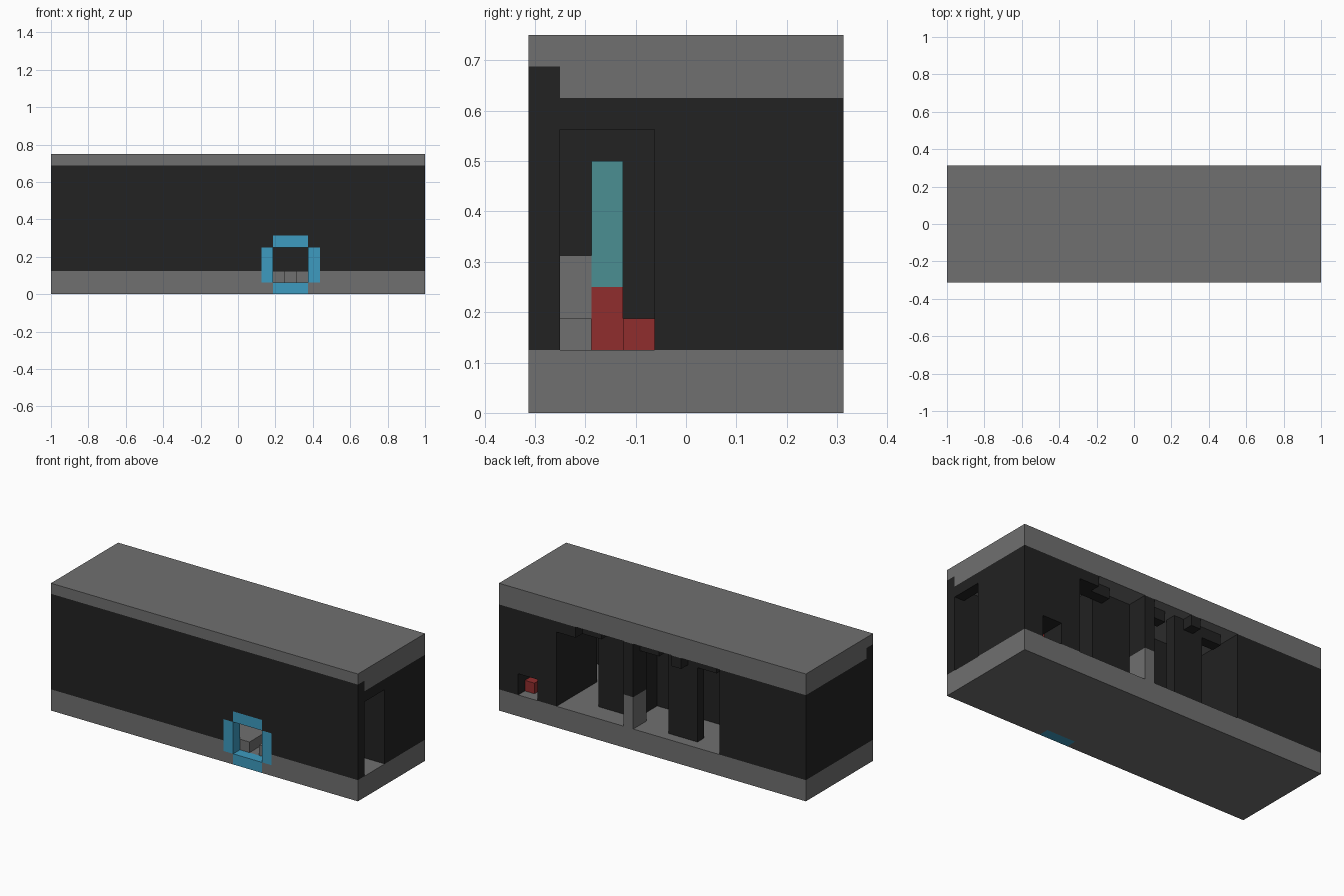
import bpy

cube = bpy.data.objects.get("Cube")
if cube:
    bpy.data.objects.remove(cube, do_unlink=True)

V = 1 / 16  # one block


def material(name, r, g, b):
    m = bpy.data.materials.new(name)
    m.use_nodes = True
    m.diffuse_color = (r, g, b, 1)
    m.node_tree.nodes["Principled BSDF"].inputs["Base Color"].default_value = (r, g, b, 1)
    return m


grey = material("stone grey", .16, .16, .16)
black = material("dark wall", .016, .016, .016)
blue = material("portal blue", .047, .33, .53)
teal = material("teal", .07, .275, .29)
red = material("red", .28, .026, .026)


def box(name, x, y, z, mat=None):
    """Box from (low, high) ranges counted in blocks."""
    pairs = (x, y, z)
    corners = [(x[i] * V, y[j] * V, z[k] * V) for i in (0, 1) for j in (0, 1) for k in (0, 1)]
    faces = [(0, 1, 3, 2), (4, 6, 7, 5), (0, 4, 5, 1), (2, 3, 7, 6), (0, 2, 6, 4), (1, 5, 7, 3)]
    mesh = bpy.data.meshes.new(name)
    mesh.from_pydata(corners, [], faces)
    if mat:
        mesh.materials.append(mat)
    ob = bpy.data.objects.new(name, mesh)
    bpy.context.scene.collection.objects.link(ob)
    return ob


def cut(ob, x, y, z):
    """Carve a box out of an object."""
    cutter = box("cutter", x, y, z)
    cutter.hide_render = True
    mod = ob.modifiers.new("cut", "BOOLEAN")
    mod.operation = "DIFFERENCE"
    mod.solver = "EXACT"
    mod.object = cutter
    bpy.context.view_layer.update()
    done = ob.evaluated_get(bpy.context.evaluated_depsgraph_get())
    mesh = bpy.data.meshes.new_from_object(done)
    ob.modifiers.clear()
    ob.data = mesh
    bpy.data.objects.remove(cutter, do_unlink=True)


# Floor and ceiling slabs
floor = box("floor", (-16, 16), (-5, 5), (0, 2), grey)
box("roof", (-16, 16), (-5, 5), (11, 12), grey)
box("ceiling", (-16, 16), (-4, 5), (10, 11), grey)

# Front wall, with the portal shape carved from wall and floor
front_wall = box("front_wall", (-16, 16), (-5, -4), (2, 11), black)
for part in (front_wall, floor):
    cut(part, (2, 7), (-6, -4), (1, 4))
    cut(part, (3, 6), (-6, -4), (-1, 5))
cut(floor, (4, 5), (-4.5, -2), (1, 3))

# Portal ring
box("portal_top", (3, 6), (-5, -4), (4, 5), blue)
box("portal_bottom", (3, 6), (-5, -4), (0, 1), blue)
for name, x in (("right", 2), ("left", 6)):
    box("portal_side_" + name, (x, x + 1), (-5, -4), (1, 4), blue)

# End blocks, the doorway lintel and the niche in the back
left_block = box("left_block", (10, 16), (-1, 5), (2, 10), black)
cut(left_block, (12, 14), (2, 6), (1.5, 4))
box("door_lintel", (15, 16), (-4, -1), (9, 10), black)
box("niche_button", (13, 14), (3, 4), (2, 3), red)
box("right_block", (-16, -7), (-1, 5), (2, 10), black)
box("corridor_end", (-16, -15), (-4, -1), (2, 10), black)

# Inner walls and pillars of the open back room
box("inner_wall", (-7, 3), (-1, 0), (2, 10), black)
box("wide_pillar", (3, 7), (0, 3), (2, 10), black)
box("pillar_base", (2, 3), (3, 5), (2, 5), grey)
box("pillar_upper", (2, 3), (3, 5), (5, 10), black)
box("slim_pillar", (-4, -1), (3, 4), (2, 10), black)

# Hanging ceiling blocks
for i, (x, y) in enumerate([((8, 10), (3, 5)), ((6, 8), (3, 4)), ((0, 2), (3, 4)),
                            ((-3, -2), (4, 5)), ((-6, -4), (3, 4))]):
    box(f"ceiling_block_{i + 1}", x, y, (9, 10), black)

# Steps and column inside the corridor
box("red_step", (-10, -9), (-2, -1), (2, 3), red)
box("red_column_base", (-11, -10), (-3, -2), (2, 4), red)
box("teal_column", (-11, -10), (-3, -2), (4, 8), teal)
box("grey_step", (-10, -9), (-4, -3), (2, 3), grey)
box("grey_block", (-11, -10), (-4, -3), (2, 5), grey)
